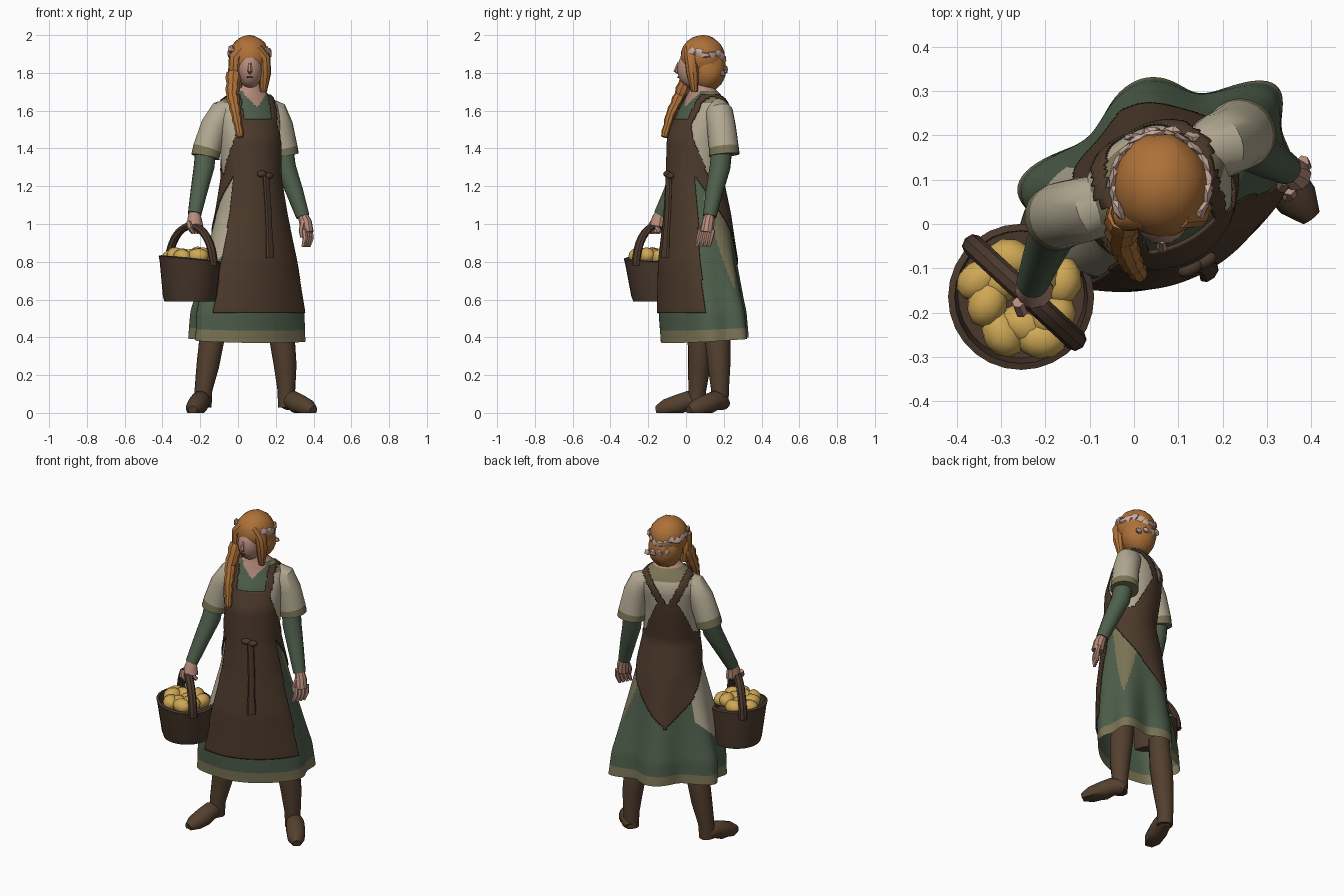
import bpy, bmesh, random
from math import sin, cos, pi, radians, degrees
from mathutils import Vector, Matrix

random.seed(4)
if "Cube" in bpy.data.objects:
    bpy.data.objects.remove(bpy.data.objects["Cube"])


def material(name, *rgb):
    m = bpy.data.materials.new(name)
    m.use_nodes = True
    m.diffuse_color = (*rgb, 1)
    m.node_tree.nodes["Principled BSDF"].inputs["Base Color"].default_value = (*rgb, 1)
    return m


APRON = material("apron_brown", .075, .043, .025)
BOOT = material("boot_brown", .088, .051, .028)
WICKER = material("wicker_brown", .07, .041, .026)
GREEN = material("dress_green", .077, .115, .072)
TRIM = material("olive_trim", .2, .18, .095)
CREAM = material("cream_linen", .45, .4, .29)
HAIR = material("ginger_hair", .42, .165, .04)
SKIN = material("skin", .47, .26, .2)
POTATO = material("potato_yellow", .62, .39, .09)
FLOWER = material("pale_flower", .57, .39, .32)
parts = []


def finish(name, bm, mats):
    bmesh.ops.recalc_face_normals(bm, faces=bm.faces)
    me = bpy.data.meshes.new(name)
    bm.to_mesh(me)
    bm.free()
    for m in mats:
        me.materials.append(m)
    ob = bpy.data.objects.new(name, me)
    bpy.context.scene.collection.objects.link(ob)
    parts.append(ob)
    return ob


def loft(name, rings, mats, rule=None, caps=True):
    """Skin closed rings; rule(ring, column) gives a material index, or None for a gap."""
    bm = bmesh.new()
    vs = [[bm.verts.new(p) for p in r] for r in rings]
    n = len(vs[0])
    for i in range(len(vs) - 1):
        for j in range(n):
            k = rule(i, j) if rule else 0
            if k is not None:
                f = bm.faces.new((vs[i][j], vs[i][(j + 1) % n], vs[i + 1][(j + 1) % n], vs[i + 1][j]))
                f.material_index = k
    if caps:
        bm.faces.new(vs[0])
        bm.faces.new(vs[-1]).material_index = rule(len(vs) - 2, 0) if rule else 0
    loose = [v for v in bm.verts if not v.link_faces]
    bmesh.ops.delete(bm, geom=loose, context='VERTS')
    return finish(name, bm, mats)


def limb(name, pts, mats, rule=None, n=14, flat=1.0, floor=False):
    """Tube through (x, y, z, radius) points, its rings carried along the path."""
    ps = [Vector(p[:3]) for p in pts]
    rings, side, old = [], None, None
    for i, p in enumerate(ps):
        t = (ps[min(i + 1, len(ps) - 1)] - ps[max(i - 1, 0)]).normalized()
        if side is None:
            side = t.orthogonal().normalized()
        else:
            side = old.rotation_difference(t) @ side
        old, up = t, t.cross(side)
        ring = [p + pts[i][3] * (side * cos(a) + up * sin(a) * flat)
                for a in (2 * pi * j / n for j in range(n))]
        if floor:
            for v in ring:
                v.z = max(v.z, 0)
        rings.append(ring)
    return loft(name, rings, mats, rule)


def blob(name, c, r, mat, sub=2, rough=0, turn=0):
    bm = bmesh.new()
    bmesh.ops.create_icosphere(bm, subdivisions=sub, radius=1)
    for v in bm.verts:
        v.co *= 1 + random.uniform(-rough, rough)
    M = Matrix.Translation(c) @ Matrix.Rotation(turn, 4, 'Z') @ Matrix.Diagonal((*r, 1))
    bmesh.ops.transform(bm, matrix=M, verts=bm.verts)
    return finish(name, bm, [mat])


# Body profile: height, centre x, centre y, half width, half depth
PROFILE = [(.37, .055, .095, .325, .2), (.53, .055, .085, .318, .205), (.8, .065, .065, .255, .19),
           (1.05, .07, .06, .19, .165), (1.25, .07, .045, .155, .14), (1.45, .06, .06, .165, .15),
           (1.58, .05, .09, .18, .13), (1.64, .05, .1, .17, .105), (1.69, .06, .095, .105, .08),
           (1.73, .065, .085, .05, .055), (1.76, .065, .08, .046, .05)]
TURN = radians(27)


def lerp_profile(z):
    z = min(max(z, PROFILE[0][0]), PROFILE[-1][0])
    for p, q in zip(PROFILE, PROFILE[1:]):
        if z <= q[0]:
            f = (z - p[0]) / (q[0] - p[0])
            return [a + (b - a) * f for a, b in zip(p[1:], q[1:])]


def body(t, z, grow=0.0):
    """Surface point; t = 0 is the front, positive towards the model's left."""
    cx, cy, a, b = [sum(s) / 3 for s in zip(*(lerp_profile(z + d) for d in (-.02, 0, .02)))]
    back = (1 - cos(t)) / 2
    fold = max(0, (1.05 - z) / .68) * .15 * back * cos(6 * t + 1.05)
    u, v = (a * (1 + fold) + grow) * sin(t), -(b * (1 + fold) + grow) * cos(t)
    lift = max(0, .6 - z) * .13 * back
    return Vector((cx + u * cos(TURN) - v * sin(TURN), cy + u * sin(TURN) + v * cos(TURN), z + lift))


COLS, ROWS = 160, 150
LOW, HIGH = .37, 1.76


def place(i, j):
    """Angle in degrees, height and sideways offset of a body face."""
    z = LOW + (HIGH - LOW) * (i + .5) / ROWS
    t = 2 * pi * (j + .5) / COLS - pi
    return degrees(t), z, lerp_profile(z)[2] * sin(t)


def gown_rule(i, j):
    t, z, u = place(i, j)
    front = abs(t) < 90
    if z < .435:
        return 1
    if z < 1.25:
        if -142 < t < -50 and z > .64 + abs(t + 108) * .004:
            return 2
        return 1 if abs(t - 106) < 62 * (z - .64) and z < 1.15 else 0
    if z > 1.7 or (front and z > 1.615 + abs(u) * 1.1 and abs(u) < .065):
        return 3
    if front and z > 1.54 and abs(u) < .09:
        return 0
    return 1 if z > 1.635 else 2


def apron_rule(i, j):
    t, z, u = place(i, j)
    t = abs(t)
    if z < .53 or z > 1.685:
        return None
    if z < 1.25:
        return 0 if t < 56 + 8 * (z - .53) or 180 - t < 230 * (z - .74) else None
    if t < 90:
        if z < 1.56:
            return 0 if t < 90 - 190 * (z - 1.25) or abs(u) < .11 else None
        return 0 if abs(abs(u) - .1) < .018 else None
    if z < 1.5:
        return 0 if 180 - t < max(100 - 900 * (z - 1.25), 55 - 175 * (z - 1.3)) else None
    return 0 if abs(abs(u) - .025 - .55 * (z - 1.5)) < .022 else None


def body_rings(grow):
    return [[body(2 * pi * j / COLS - pi, LOW + (HIGH - LOW) * i / ROWS, grow) for j in range(COLS)]
            for i in range(ROWS + 1)]


loft("gown", body_rings(0), [GREEN, TRIM, CREAM, SKIN], gown_rule, caps=False)
apron = loft("apron", body_rings(.009), [APRON], apron_rule, caps=False)
apron.modifiers.new("thickness", 'SOLIDIFY').thickness = .008

# Hanging apron tie with its bow
limb("apron_tie", [(*body(radians(3), 1.26 - .055 * i, .016), .021 if i < 7 else .026) for i in range(9)],
     [APRON], n=8, flat=.6)
for k, deg in enumerate((-5, 7)):
    blob(f"tie_bow_{k}", body(radians(deg), 1.265 - .01 * k, .016), (.03, .018, .018), APRON, turn=TURN)

# Arms: short linen sleeve with trim, fitted under-sleeve
sleeves = {"right": [(-.03, .06, 1.615, .055), (-.08, .04, 1.59, .071), (-.123, .03, 1.52, .074),
                     (-.164, .02, 1.4, .075), (-.173, .015, 1.355, .076)],
           "left": [(.14, .16, 1.62, .055), (.188, .175, 1.59, .074), (.215, .187, 1.52, .076),
                    (.236, .2, 1.405, .079), (.241, .203, 1.365, .081)]}
forearms = {"right": [(-.165, .025, 1.45, .056), (-.18, -.01, 1.3, .055), (-.207, -.075, 1.17, .045),
                      (-.23, -.135, 1.05, .036)],
            "left": [(.232, .195, 1.45, .056), (.252, .18, 1.3, .055), (.3, .15, 1.17, .046),
                     (.343, .125, 1.04, .036)]}
for s in ("right", "left"):
    limb(s + "_sleeve", sleeves[s], [CREAM, TRIM], lambda i, j: int(i > 2), n=20)
    limb(s + "_forearm", forearms[s], [GREEN])

# Hands: right grips the handle, left hangs open
limb("right_hand", [(-.23, -.13, 1.065, .028), (-.23, -.143, 1.03, .038), (-.226, -.15, .985, .044)], [SKIN], n=10)
limb("left_hand", [(.34, .127, 1.055, .026), (.357, .118, 1.01, .034), (.365, .11, .955, .036)],
     [SKIN], n=10)
for k in range(4):
    d = (k - 1.5) * .021
    limb(f"right_finger_{k}", [(-.24 + d * .7, -.155 + d * .7, 1.01, .014), (-.233 + d * .7, -.175 + d * .7, .98, .015),
                               (-.215 + d * .7, -.16 + d * .7, .955, .012)], [SKIN], n=6)
    limb(f"left_finger_{k}", [(.366 + d * .5, .11 + d, .97, .014), (.372 + d * .5, .1 + d, .925, .014),
                              (.36 + d * .5, .09 + d, .88, .009)], [SKIN], n=6)
limb("left_thumb", [(.345, .1, 1.01, .016), (.335, .083, .965, .014), (.338, .077, .93, .009)], [SKIN], n=6)

# Boots: shaft down to the ankle, then a flat-soled foot
shafts = {"right": [(-.115, .085, .56, .06), (-.14, .075, .38, .066), (-.16, .07, .25, .06), (-.183, .06, .12, .047),
                    (-.185, .055, .03, .045)],
          "left": [(.2, .15, .56, .06), (.235, .168, .38, .067), (.25, .175, .25, .06), (.256, .18, .12, .047),
                   (.257, .18, .03, .045)]}
soles = {"right": ((-.182, .085), (-.24, -.155)), "left": ((.245, .215), (.4, .015))}
FOOT = [(0, .04, .025), (.1, .055, .044), (.3, .065, .052), (.5, .045, .055), (.8, .024, .049), (1, .014, .024)]
for s in ("right", "left"):
    limb(s + "_boot", shafts[s], [BOOT], n=16)
    h, t = (Vector(p) for p in soles[s])
    limb(s + "_foot", [(*h.lerp(t, f), z, r) for f, z, r in FOOT], [BOOT], n=16, floor=True)

# Head, face and swept-back hair
blob("head", (.063, .038, 1.82), (.068, .085, .1), SKIN, 3)
limb("nose", [(.063, -.038, 1.855, .007), (.063, -.054, 1.808, .013), (.063, -.04, 1.8, .009)], [SKIN], n=6)
blob("mouth", (.063, -.042, 1.777), (.018, .005, .005), APRON)
blob("hair_cap", (.06, .088, 1.882), (.108, .118, .118), HAIR, 3, .02)
blob("hair_back", (.062, .115, 1.82), (.102, .098, .12), HAIR, 3, .03)
limb("right_lock", [(.03, .02, 1.93, .03), (-.012, .02, 1.88, .038), (-.015, .025, 1.8, .038),
                    (-.005, .03, 1.72, .025)], [HAIR], n=10)
limb("left_lock", [(.1, .02, 1.93, .03), (.138, .025, 1.88, .034), (.142, .035, 1.8, .034),
                   (.135, .045, 1.7, .018)], [HAIR], n=10)
path = [(-.022, .02, 1.8), (-.03, -.03, 1.68), (-.01, -.08, 1.58), (.012, -.115, 1.46)]
braid = []
for i in range(13):
    f = i / 12 * 2.999
    a, b = Vector(path[int(f)]), Vector(path[int(f) + 1])
    braid.append((*a.lerp(b, f % 1), (.046 if i % 2 else .038) * (1 - .045 * i)))
limb("braid", braid, [HAIR], n=9)

# Flower wreath around the sides and back, with a few loose blooms below
for k in range(14):
    a = radians(-28 + k * 236 / 13)
    c = (.06 + .108 * cos(a), .088 + .116 * sin(a), 1.905 - .02 * sin(a) + random.uniform(-.016, .016))
    blob(f"flower_{k}", c, (.011, .026, .021), FLOWER, 1, .3, a)
for k in range(4):
    blob(f"loose_flower_{k}", (-.005 + .045 * k, .197 + .012 * (k in (1, 2)), 1.835 - .012 * k),
         (.02, .012, .021), FLOWER, 1, .3)

# Basket, its curved handle and the heaped potatoes
BASKET = [(.59, .02), (.59, .135), (.62, .143), (.79, .16), (.815, .165), (.82, .15), (.76, .143), (.75, .02)]
loft("basket", [[(-.255 + r * cos(a), -.165 + (.82 - z) * .09 + r * sin(a), z - .1 * r * cos(a) * (z > .7))
                 for a in (2 * pi * j / 28 for j in range(28))] for z, r in BASKET], [WICKER])
handle = []
for i in range(17):
    a = pi * i / 16
    d = .152 * cos(a)
    handle.append((-.248 + .78 * d, -.155 - .72 * d, .78 + .21 * sin(a), .025))
limb("basket_handle", handle, [WICKER], n=8, flat=.8)
for k in range(11):
    a, d = k * 2.4, .03 + .075 * (k / 10) ** .5
    blob(f"potato_{k}", (-.255 + d * cos(a), -.165 + d * sin(a), .845 - d * .2 + random.uniform(-.01, .01)),
         (.057, .045, .043), POTATO, 2, .04, a + 1)

# Soft shading with crisp creases
bpy.ops.object.select_all(action='DESELECT')
for ob in parts:
    ob.select_set(True)
bpy.context.view_layer.objects.active = parts[0]
bpy.ops.object.shade_smooth_by_angle(angle=radians(35))
